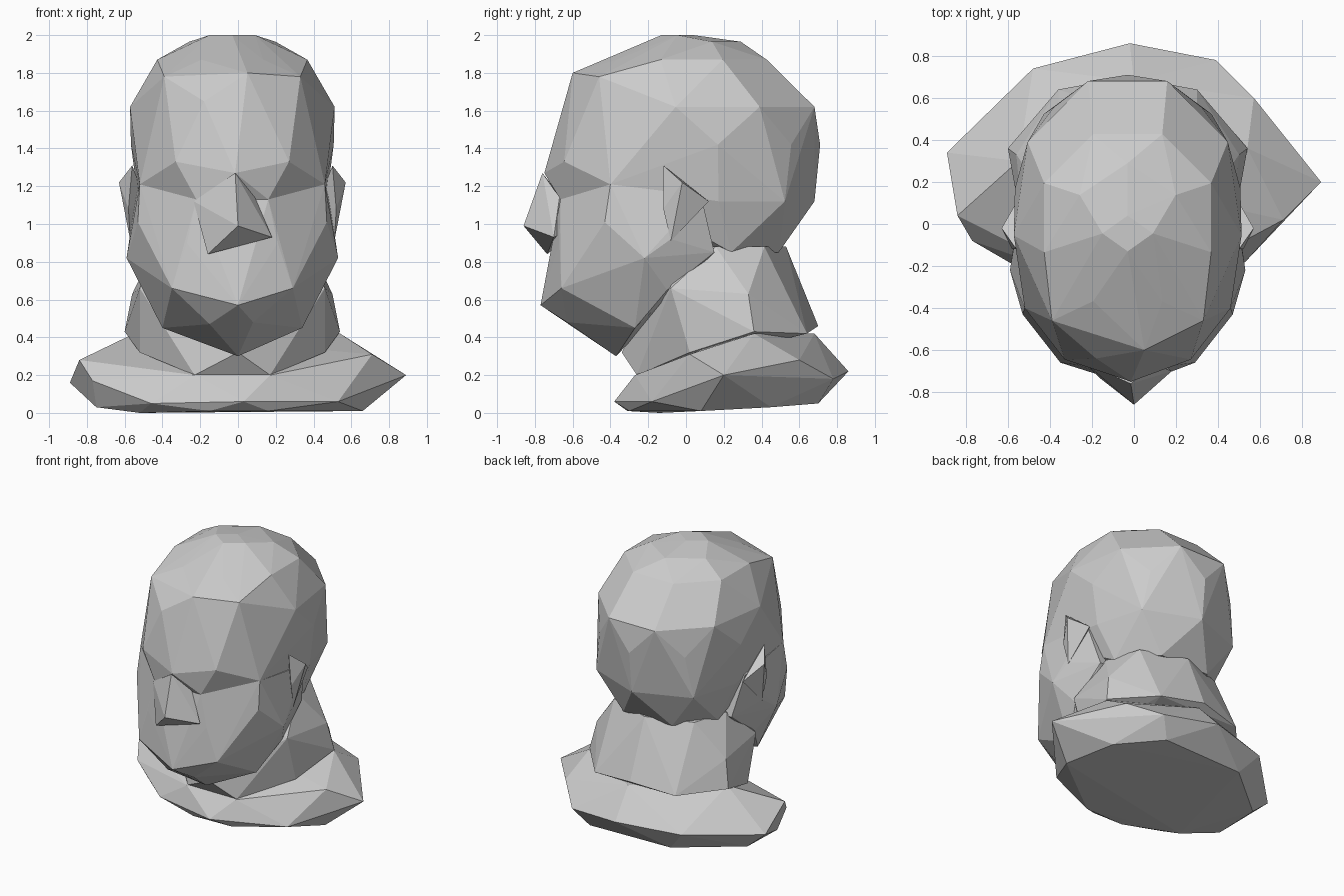
import bpy, bmesh
from math import sin, cos, pi

AXIS = -0.03  # the head's own mirror plane


def ring(z, rx, y0, y1, n=9, phase=0.0, cx=AXIS):
    """Horizontal polygon spanning y0..y1 with half width rx."""
    cy, ry = (y0 + y1) / 2, (y1 - y0) / 2
    return [(cx + rx * sin(2 * pi * (i + phase) / n),
             cy - ry * cos(2 * pi * (i + phase) / n), z) for i in range(n)]


def both(points):
    """Points together with their mirrored twins."""
    return points + [(2 * AXIS - x, y, z) for x, y, z in points]


def faceted(name, points):
    """Flat-faced convex block around the points."""
    bm = bmesh.new()
    for p in points:
        bm.verts.new(p)
    res = bmesh.ops.convex_hull(bm, input=bm.verts[:])
    junk = set(res["geom_interior"]) | set(res["geom_unused"])
    bmesh.ops.delete(bm, geom=[g for g in junk if isinstance(g, bmesh.types.BMVert)],
                     context='VERTS')
    bmesh.ops.recalc_face_normals(bm, faces=bm.faces[:])
    me = bpy.data.meshes.new(name)
    bm.to_mesh(me)
    bm.free()
    ob = bpy.data.objects.new(name, me)
    bpy.context.collection.objects.link(ob)
    return ob


# Skull: crown rings, flat forehead and overhanging brow, down to the nape
skull = (ring(2.0, 0.12, -0.13, 0.04, 4)
         + ring(1.965, 0.24, -0.15, 0.29, 5, 0.5)
         + ring(1.87, 0.43, -0.40, 0.46, 8, 0.5)
         + [(0.05, -0.60, 1.80), (-0.18, -0.64, 1.65)]
         + ring(1.62, 0.55, -0.60, 0.72, 9)
         + ring(1.42, 0.545, -0.60, 0.71, 9, 0.5)
         + ring(1.12, 0.51, -0.15, 0.68, 7, 0.5)
         + ring(0.85, 0.40, -0.05, 0.53, 6, 0.5)
         + both([(0.33, -0.46, 1.78), (0.27, -0.645, 1.33),
                 (0.46, -0.40, 1.21), (0.16, -0.665, 1.13)])
         + [(-0.015, -0.75, 1.27)])
faceted("skull", skull)

# Face: cheeks, jaw and chin below the eye crease
face = both([(0.46, -0.40, 1.21), (0.16, -0.665, 1.13), (0.47, -0.43, 1.01),
             (0.21, -0.67, 0.90), (0.29, -0.66, 0.66), (0.53, -0.22, 0.82),
             (0.51, -0.08, 0.92), (0.34, -0.27, 0.45), (0.43, -0.10, 0.65),
             (0.48, 0.08, 1.15), (0.42, 0.15, 0.85)])
face += [(0, -0.77, 0.57), (0.08, -0.63, 0.48), (-0.15, -0.61, 0.47), (0, -0.37, 0.30)]
faceted("face", face)

# Nose wedge from the bridge to the nostrils
faceted("nose", [(-0.015, -0.76, 1.27), (0, -0.86, 0.99), (-0.16, -0.735, 0.84),
                 (0.18, -0.70, 0.93), (-0.235, -0.66, 1.12), (0.09, -0.67, 1.14),
                 (0, -0.55, 1.0)])

# Ears
for name, side in (("right_ear", 1), ("left_ear", -1)):
    ear = [(0.53, -0.12, 1.31), (0.60, -0.02, 1.22), (0.52, 0.12, 1.12),
           (0.54, -0.08, 0.91), (0.55, -0.12, 1.08), (0.45, 0.0, 1.1)]
    faceted(name, [(AXIS + side * x, y, z) for x, y, z in ear])

# Neck: from jaw and nape, widening toward the back
neck = (ring(0.88, 0.42, -0.08, 0.53, 7, 0.5)
        + both([(0.46, -0.08, 0.66), (0.50, 0.33, 0.63), (0.54, 0.36, 0.43),
                (0.46, 0.02, 0.32), (0.17, -0.26, 0.20), (0.30, 0.64, 0.42)])
        + [(0, -0.34, 0.32), (-0.03, 0.70, 0.46)])
faceted("neck", neck)

# Shoulders: sloping yoke over a nearly flat base
shoulders = [(-0.89, 0.34, 0.16), (-0.84, 0.04, 0.28), (-0.48, 0.74, 0.20),
             (-0.02, 0.86, 0.22), (0.39, 0.78, 0.18), (0.57, 0.60, 0.28),
             (0.89, 0.20, 0.20), (0.71, 0.02, 0.31), (-0.77, -0.08, 0.17),
             (0.53, -0.18, 0.06), (0.03, -0.38, 0.06), (-0.46, -0.26, 0.05),
             (0.17, -0.27, 0.20), (-0.23, -0.27, 0.20), (-0.44, -0.02, 0.28),
             (-0.55, 0.30, 0.42), (0.54, 0.36, 0.42), (0, 0.68, 0.42)]
base = [(-0.75, 0.0, 0.03), (-0.52, -0.14, 0.0), (-0.15, -0.31, 0.01),
        (0.16, -0.30, 0.01), (0.66, 0.08, 0.01), (0.56, 0.45, 0.03),
        (0.30, 0.70, 0.05), (-0.35, 0.68, 0.05), (-0.75, 0.35, 0.04)]
faceted("shoulders", shoulders + base)
